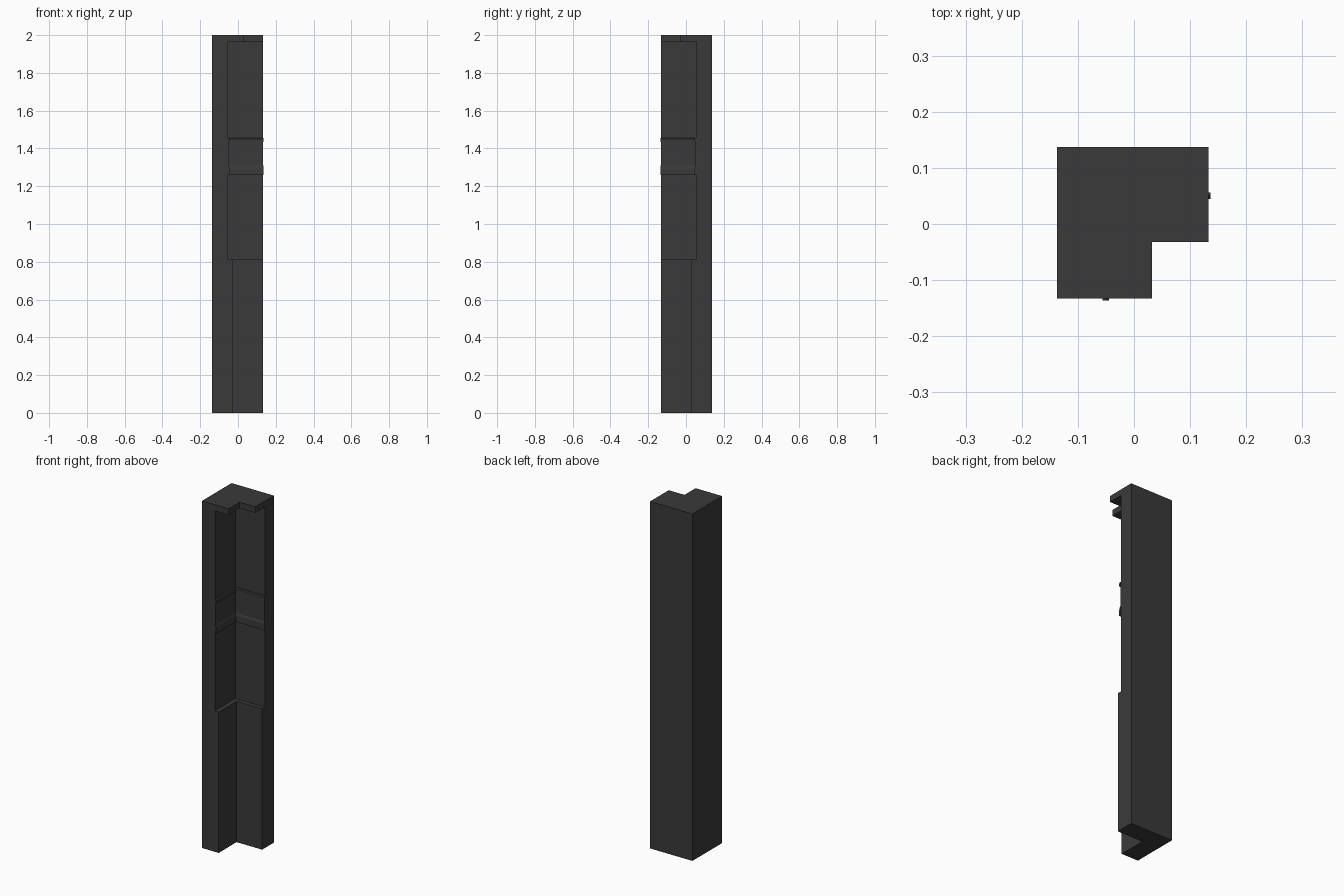
import bpy, bmesh

cube = bpy.data.objects.get("Cube")
if cube:
    bpy.data.objects.remove(cube, do_unlink=True)

BACK = 0.137    # outer faces, at -x and +y
REACH = 0.133   # arm ends, at +x and -y

charcoal = bpy.data.materials.new("charcoal")
charcoal.use_nodes = True
color = (0.042, 0.042, 0.042, 1)
charcoal.diffuse_color = color
charcoal.node_tree.nodes["Principled BSDF"].inputs["Base Color"].default_value = color


def angle_section(inner, outer=BACK, reach=REACH):
    """L-shaped outline, mirror-symmetric about the diagonal y = -x."""
    half = [(-outer, outer), (-outer, -reach), (-inner, -reach), (-inner, inner)]
    return half + [(reach, inner), (reach, outer)]


def loft(name, rings):
    """Solid through a list of (outline, height) rings."""
    bm = bmesh.new()
    loops = [[bm.verts.new((x, y, z)) for x, y in outline] for outline, z in rings]
    for low, high in zip(loops, loops[1:]):
        n = len(low)
        for i in range(n):
            j = (i + 1) % n
            bm.faces.new((low[i], low[j], high[j], high[i]))
    bm.faces.new(loops[0])
    bm.faces.new(loops[-1])
    bmesh.ops.recalc_face_normals(bm, faces=bm.faces)
    mesh = bpy.data.meshes.new(name)
    bm.to_mesh(mesh)
    bm.free()
    mesh.materials.append(charcoal)
    obj = bpy.data.objects.new(name, mesh)
    bpy.context.collection.objects.link(obj)
    return obj


# Corner post: thick base, thinner shaft with a waist panel, overhanging cap
steps = [(0.03, 0, 0.812), (0.055, 0.812, 1.26), (0.05, 1.26, 1.455),
         (0.055, 1.455, 1.965), (-0.032, 1.965, 2)]
rings = []
for inner, bottom, top in steps:
    rings += [(angle_section(inner), bottom), (angle_section(inner), top)]
loft("corner_post", rings)

# Slim mouldings above and below the waist panel, with sloped upper edges
for name, bottom, shoulder, top in [("lower_moulding", 1.26, 1.295, 1.31),
                                    ("upper_moulding", 1.433, 1.45, 1.455)]:
    full = angle_section(0.045, 0.056, 0.136)
    slim = angle_section(0.05, 0.056, 0.136)
    loft(name, [(full, bottom), (full, shoulder), (slim, top)])
